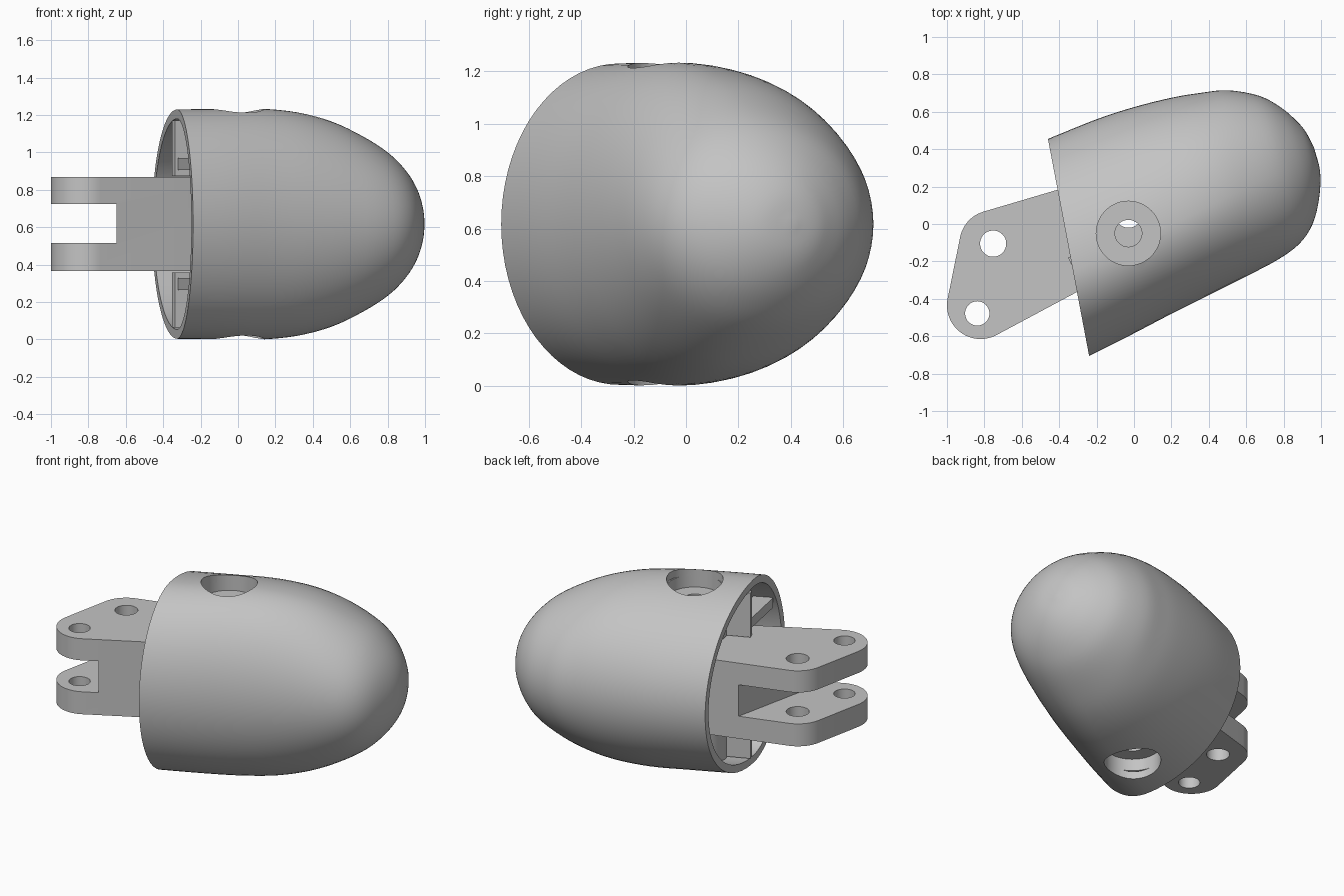
import bpy, bmesh, math
from mathutils import Vector, geometry

cube = bpy.data.objects.get("Cube")
if cube:
    bpy.data.objects.remove(cube)

MID = 0.617        # height of the horizontal symmetry plane
WALL = 0.05
PIN = (-0.03, 0.05)
SCREW = (-0.03, -0.05)
TILT = 0.4         # body axis direction seen from above
SLANT = 0.19       # direction of the open end seen from above

grey = bpy.data.materials.new("plain_grey")
grey.use_nodes = True
grey.diffuse_color = (0.55, 0.55, 0.55, 1)
grey.node_tree.nodes["Principled BSDF"].inputs["Base Color"].default_value = grey.diffuse_color


def finish(name, bm):
    bmesh.ops.recalc_face_normals(bm, faces=bm.faces)
    mesh = bpy.data.meshes.new(name)
    bm.to_mesh(mesh)
    bm.free()
    mesh.materials.append(grey)
    ob = bpy.data.objects.new(name, mesh)
    bpy.context.collection.objects.link(ob)
    return ob


def cylinder(name, xy, radius, low, high):
    bm = bmesh.new()
    bmesh.ops.create_cone(bm, cap_ends=True, segments=48, radius1=radius,
                          radius2=radius, depth=high - low)
    bmesh.ops.translate(bm, verts=bm.verts, vec=(*xy, (low + high) / 2))
    return finish(name, bm)


def box(name, xy, size, low, high, angle):
    bm = bmesh.new()
    bmesh.ops.create_cube(bm, size=1)
    bmesh.ops.scale(bm, verts=bm.verts, vec=(*size, high - low))
    ob = finish(name, bm)
    ob.location = (*xy, (low + high) / 2)
    ob.rotation_euler.z = angle
    return ob


def activate(ob):
    bpy.ops.object.select_all(action='DESELECT')
    ob.select_set(True)
    bpy.context.view_layer.objects.active = ob


def cut(ob, cutters):
    bpy.context.view_layer.update()
    activate(ob)
    for c in cutters:
        mod = ob.modifiers.new("cut", 'BOOLEAN')
        mod.operation = 'DIFFERENCE'
        mod.solver = 'EXACT'
        mod.object = c
        bpy.ops.object.modifier_apply(modifier=mod.name)


def smooth(ob):
    activate(ob)
    bpy.ops.object.shade_smooth_by_angle(angle=math.radians(30))


# Body sections: far side x, y, near side x, y, half height, place of the peak
sections = [Vector(s) for s in (
    (-.46, .455, -.24, -.705, .613, .61),
    (-.2, .56, -.02, -.595, .616, .61),
    (0, .625, .2, -.48, .617, .6),
    (.2, .675, .4, -.38, .597, .59),
    (.35, .7, .6, -.28, .55, .57),
    (.5, .715, .77, -.19, .475, .55),
    (.67, .685, .885, -.105, .39, .52),
    (.79, .62, .955, 0, .3, .5),
    (.875, .545, .99, .14, .205, .5),
    (.92, .49, .995, .28, .11, .5),
    (.962, .41, .962, .41, 0, .5))]


def refine(rows, steps=4):
    """Smooth curve through the section rows."""
    ext = [rows[0] * 2 - rows[1]] + rows + [rows[-1] * 2 - rows[-2]]
    out = []
    for i in range(1, len(ext) - 2):
        p, a, b, n = ext[i - 1:i + 3]
        for k in range(steps):
            t = k / steps
            out.append(a + (b - p) * (t / 2)
                       + (p * 2 - a * 5 + b * 4 - n) * (t * t / 2)
                       + (a * 3 - p - b * 3 + n) * (t ** 3 / 2))
    return out + [rows[-1]]


def ring(bm, s, inset, count=72):
    """Egg-shaped section with its highest point part way across."""
    far, near = Vector((s[0], s[1], MID)), Vector((s[2], s[3], MID))
    peak = far.lerp(near, s[5])
    if inset:
        step = (near - far).normalized() * inset
        far, near = far + step, near - step
    verts = []
    for i in range(count):
        a = math.tau * i / count
        side = far if math.cos(a) > 0 else near
        rise = Vector((0, 0, (s[4] - inset) * math.sin(a)))
        verts.append(bm.verts.new(peak + (side - peak) * abs(math.cos(a)) + rise))
    return verts


# Hollow bullet-shaped shell, open at the slanted end
bm = bmesh.new()
inner = [ring(bm, s, WALL) for s in refine(sections[:8])]
outer = [ring(bm, s, 0) for s in refine(sections)]
bm.faces.new(inner[-1])
loops = inner[::-1] + outer
for p, q in zip(loops, loops[1:]):
    for i in range(len(p)):
        j = (i + 1) % len(p)
        bm.faces.new((p[i], p[j], q[j], q[i]))
bmesh.ops.remove_doubles(bm, verts=bm.verts, dist=1e-5)
shell = finish("shell", bm)

# Screw recesses in the top and bottom, with bosses behind them
screw_hole = cylinder("screw_hole_cutter", SCREW, 0.072, -0.5, 2)
helpers = [screw_hole]
for side, flip in (("upper", False), ("lower", True)):
    def span(low, high):
        return (2 * MID - high, 2 * MID - low) if flip else (low, high)
    recess = cylinder(side + "_recess_cutter", SCREW, 0.172, *span(1.095, 1.5))
    helpers.append(recess)
    cut(shell, [recess])
    boss = cylinder(side + "_screw_boss", SCREW, 0.2, *span(0.875, 1.175))
    cut(boss, [recess, screw_hole])
    smooth(boss)
    # Inner guide rib and ledge beside the bracket
    box(side + "_guide_rib", (-.275, -.168), (.15, .04), *span(0.875, 1.17), TILT)
    box(side + "_guide_ledge", (-.229, -.376), (.12, .34), *span(0.905, 0.97), SLANT)
smooth(shell)

# Bracket: rounded three-cornered block with a forked end
corners = (((-.755, -.105), 0.178), ((-.82, -.435), 0.18), (PIN, 0.235))
points = [Vector((c[0] + r * math.cos(math.tau * i / 64),
                  c[1] + r * math.sin(math.tau * i / 64)))
          for c, r in corners for i in range(64)]
bm = bmesh.new()
base = bm.faces.new([bm.verts.new((*points[i], 0.365))
                     for i in geometry.convex_hull_2d(points)])
top = bmesh.ops.extrude_face_region(bm, geom=[base], use_keep_orig=True)
bmesh.ops.translate(bm, vec=(0, 0, 0.505),
                    verts=[v for v in top["geom"] if isinstance(v, bmesh.types.BMVert)])
bracket = finish("bracket", bm)

slot = box("slot_cutter", (-1.14, -.45), (1, 2.4), 0.515, 0.725, -0.21)
drills = [cylinder("drill_cutter", xy, r, 0.1, 1.1) for xy, r in
          (((-.753, -.105), 0.07), ((-.838, -.478), 0.065), (PIN, 0.07))]
cut(bracket, [slot] + drills)
smooth(bracket)

# Remove the finished cutting tools
for ob in helpers + [slot] + drills:
    bpy.data.objects.remove(ob)
